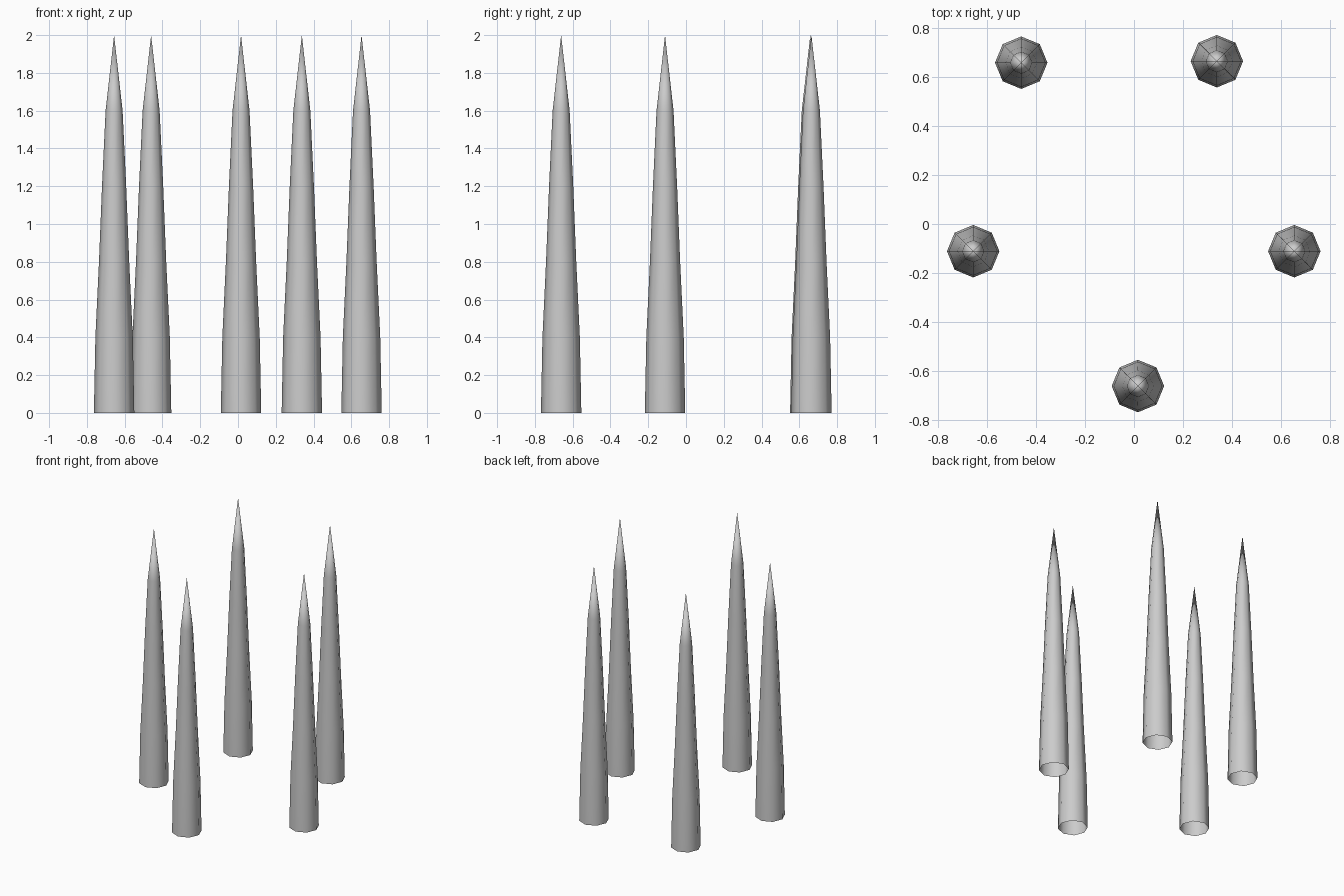
import bpy
import bmesh
from math import cos, sin, pi

cube = bpy.data.objects.get("Cube")
if cube:
    bpy.data.objects.remove(cube, do_unlink=True)

# Single plain grey
grey = bpy.data.materials.new("plain grey")
grey.use_nodes = True
color = (0.6, 0.6, 0.6, 1)
grey.diffuse_color = color
grey.node_tree.nodes["Principled BSDF"].inputs["Base Color"].default_value = color

SIDES = 8
# Spike profile from the base up: radius, height
PROFILE = [(0.107, 0), (0.099, 0.4), (0.08, 0.8), (0.064, 1.2), (0.045, 1.6)]
TIP = 2.0


def spike_mesh():
    """Tapered eight-sided spike, open at the base and closed by a point."""
    bm = bmesh.new()
    rings = [[bm.verts.new((r * cos(2 * pi * i / SIDES), r * sin(2 * pi * i / SIDES), z))
              for i in range(SIDES)] for r, z in PROFILE]
    tip = bm.verts.new((0, 0, TIP))
    for i in range(SIDES):
        j = (i + 1) % SIDES
        for low, high in zip(rings, rings[1:]):
            bm.faces.new((low[i], low[j], high[j], high[i]))
        bm.faces.new((rings[-1][i], rings[-1][j], tip))
    for face in bm.faces:
        face.smooth = True
    mesh = bpy.data.meshes.new("spike")
    bm.to_mesh(mesh)
    bm.free()
    mesh.materials.append(grey)
    return mesh


# Five spikes standing in a ring
mesh = spike_mesh()
places = {
    "front_spike": (0.016, -0.661),
    "left_spike": (0.654, -0.111),
    "right_spike": (-0.656, -0.111),
    "back_left_spike": (0.338, 0.664),
    "back_right_spike": (-0.46, 0.658),
}
for name, (x, y) in places.items():
    spike = bpy.data.objects.new(name, mesh)
    spike.location = (x, y, 0)
    bpy.context.collection.objects.link(spike)
